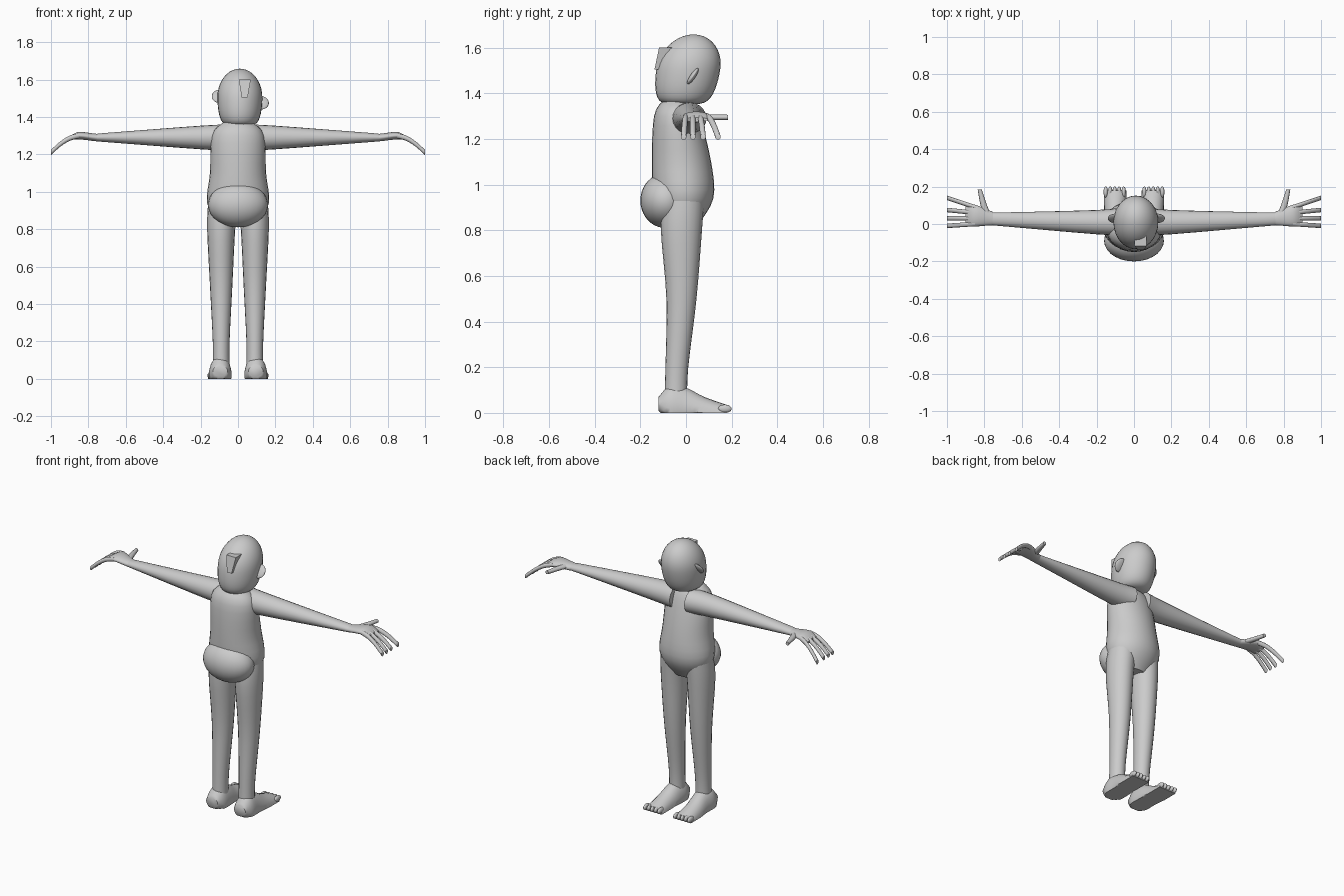
import bpy, bmesh, math

cube = bpy.data.objects.get("Cube")
if cube:
    bpy.data.objects.remove(cube, do_unlink=True)

GREY = (0.6, 0.6, 0.6, 1)
grey = bpy.data.materials.new("plain grey")
grey.use_nodes = True
grey.diffuse_color = GREY
grey.node_tree.nodes["Principled BSDF"].inputs["Base Color"].default_value = GREY


def finish(name, bm, mirror=False, angle=50):
    """Turn the bmesh into a smooth-shaded object, mirrored to the other side if asked."""
    bmesh.ops.recalc_face_normals(bm, faces=bm.faces)
    mesh = bpy.data.meshes.new(name)
    bm.to_mesh(mesh)
    bm.free()
    mesh.materials.append(grey)
    part = bpy.data.objects.new(name, mesh)
    bpy.context.collection.objects.link(part)
    bpy.ops.object.select_all(action='DESELECT')
    part.select_set(True)
    bpy.context.view_layer.objects.active = part
    bpy.ops.object.shade_smooth_by_angle(angle=math.radians(angle))
    if mirror:
        modifier = part.modifiers.new("mirror", 'MIRROR')
        modifier.use_mirror_merge = False


def spline(rows, steps=4):
    """Smooth curve through the rows, with every component interpolated alike."""
    padded = [rows[0], *rows, rows[-1]]
    for before, start, end, after in zip(padded, padded[1:], padded[2:], padded[3:]):
        for step in range(steps):
            t = step / steps
            yield [b + t / 2 * (c - a + t * (2 * a - 5 * b + 4 * c - d + t * (3 * (b - c) + d - a)))
                   for a, b, c, d in zip(before, start, end, after)]
    yield rows[-1]


def loft(name, axis, rows, sides=20, mirror=True, floor=False):
    """Each row is a position on the axis, an ellipse centre and its two radii."""
    bm = bmesh.new()
    rings = []
    for position, centre_a, centre_b, radius_a, radius_b in spline(rows):
        ring = []
        for side in range(sides):
            turn = math.tau * side / sides
            point = [centre_a + radius_a * math.cos(turn), centre_b + radius_b * math.sin(turn)]
            point.insert("xyz".index(axis), position)
            if floor:
                point[2] = max(point[2], 0)
            ring.append(bm.verts.new(point))
        rings.append(ring)
    for lower, upper in zip(rings, rings[1:]):
        for side in range(sides):
            after = (side + 1) % sides
            bm.faces.new((lower[side], lower[after], upper[after], upper[side]))
    bm.faces.new(rings[0])
    bm.faces.new(rings[-1])
    finish(name, bm, mirror)


def ellipsoid(name, centre, radii, lean=0, fullness=1, mirror=False):
    """A scaled sphere; lean shears it backwards, low fullness squares its lower half."""
    bm = bmesh.new()
    bmesh.ops.create_uvsphere(bm, u_segments=28, v_segments=20, radius=1)
    for vert in bm.verts:
        co = vert.co
        width = math.hypot(co.x, co.y)
        if co.z < 0 and width > 0.01:
            co.xy *= width ** (fullness - 1)
        co.x, co.y, co.z = (c + r * n for c, r, n in zip(centre, radii, co))
        co.y += lean * (co.z - centre[2])
    finish(name, bm, mirror)


# Torso and the overhanging bulge at its front
loft("torso", "z", [
    (0.82, 0, -0.02, 0.1, 0.07),
    (0.94, 0, -0.01, 0.165, 0.13),
    (1.1, 0, -0.02, 0.15, 0.13),
    (1.3, 0, -0.04, 0.14, 0.1),
    (1.37, 0, -0.04, 0.08, 0.06)], sides=28, mirror=False)
ellipsoid("hip_bulge", (0, -0.09, 0.93), (0.16, 0.11, 0.12))

# Legs
loft("leg", "z", [
    (0.06, 0.09, -0.045, 0.045, 0.05),
    (0.2, 0.09, -0.04, 0.045, 0.05),
    (0.5, 0.09, -0.02, 0.06, 0.066),
    (0.8, 0.09, -0.02, 0.075, 0.09),
    (0.94, 0.08, -0.01, 0.08, 0.09)])

# Feet with flat soles, and five toes on each
loft("foot", "y", [
    (-0.12, 0.095, 0.04, 0.04, 0.03),
    (-0.07, 0.095, 0.02, 0.06, 0.1),
    (0, 0.095, 0.01, 0.06, 0.1),
    (0.08, 0.1, 0, 0.06, 0.07),
    (0.18, 0.1, 0, 0.06, 0.035)], floor=True)
for toe in range(5):
    across = 0.055 + 0.024 * toe
    ellipsoid(f"toe_{toe + 1}", (across, 0.17, 0.018), (0.012, 0.03, 0.018), mirror=True)

# Arms running into flat palms
loft("arm", "x", [
    (0.05, 0.015, 1.29, 0.075, 0.07),
    (0.2, 0.01, 1.29, 0.065, 0.063),
    (0.7, 0.025, 1.29, 0.037, 0.025),
    (0.76, 0.03, 1.29, 0.037, 0.02),
    (0.85, 0.045, 1.3, 0.058, 0.02),
    (0.9, 0.045, 1.285, 0.05, 0.01)])

# Fingers fan out and curl downwards; the thumb points backwards
for finger, spread in enumerate((-0.01, 0, 0.015, 0.05)):
    rows = []
    for joint in range(4):
        along = joint / 3
        rows.append((0.85 + 0.15 * along, 0.03 * finger + spread * along,
                     1.3 - 0.09 * along ** 1.7, 0.012, 0.014))
    loft(f"finger_{finger + 1}", "x", rows, sides=12)
loft("thumb", "y", [
    (0.02, 0.77, 1.295, 0.02, 0.013),
    (0.09, 0.8, 1.295, 0.018, 0.013),
    (0.185, 0.825, 1.295, 0.011, 0.011)], sides=12)

# Head, leaning back at the crown, with a blunt jaw
ellipsoid("head", (0.01, 0.01, 1.505), (0.12, 0.14, 0.153), lean=0.15, fullness=0.35)

# Ears: slanted pads at slightly different heights
ellipsoid("left_ear", (0.125, 0.03, 1.475), (0.04, 0.014, 0.035), lean=0.6)
ellipsoid("right_ear", (-0.1, 0.03, 1.51), (0.04, 0.014, 0.035), lean=0.6)

# Nose: a wedge that stands out at the top and sinks in below
bm = bmesh.new()
bmesh.ops.create_cube(bm, size=2)
for vert in bm.verts:
    top, front = vert.co.z > 0, vert.co.y < 0
    vert.co.x = 0.036 + vert.co.x * (0.032 if top else 0.016)
    vert.co.y = (-0.118 if top else -0.138) if front else -0.06
    vert.co.z = 1.6 if top else 1.505
finish("nose", bm, angle=30)
